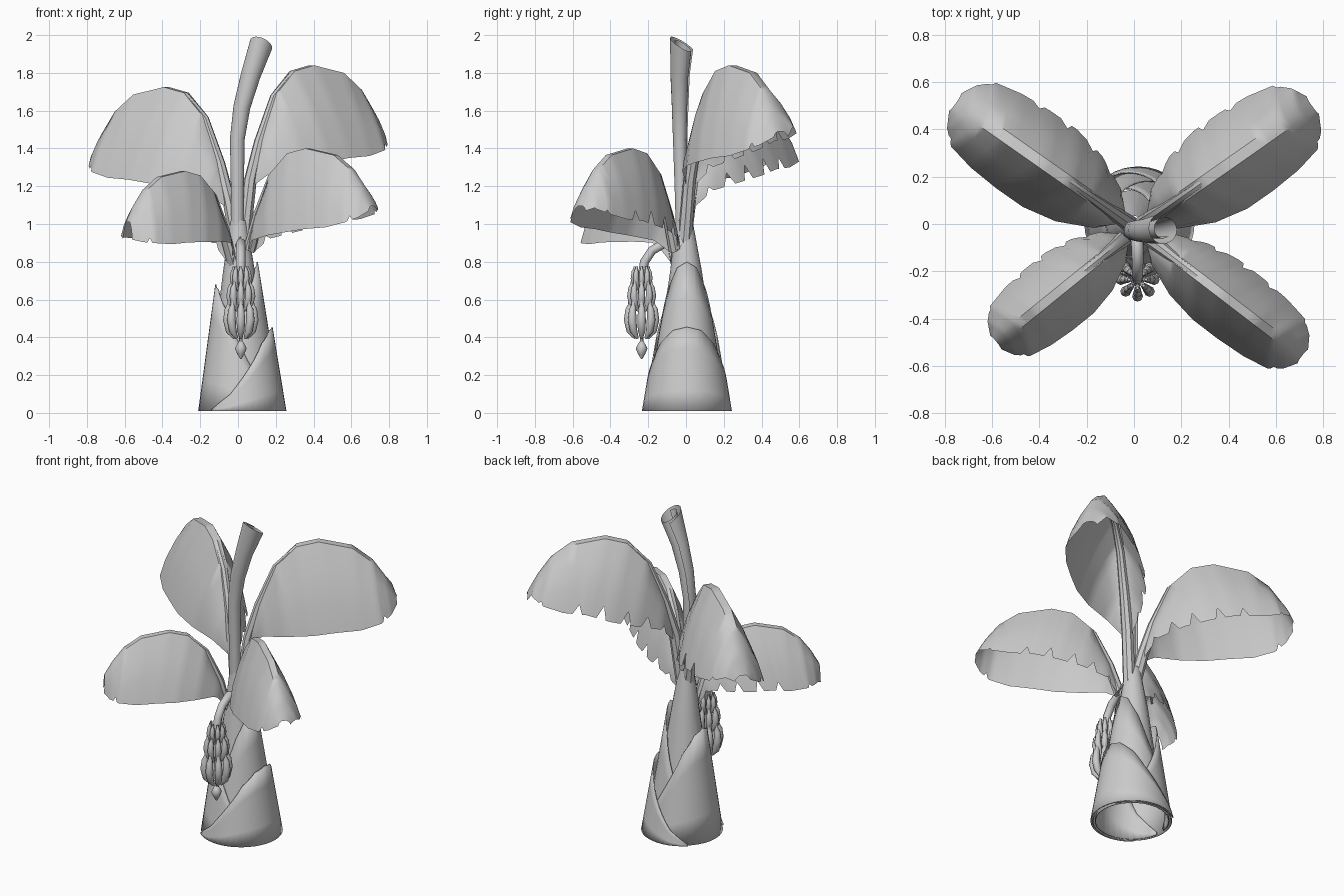
import bpy, bmesh, math
from mathutils import Vector

cube = bpy.data.objects.get("Cube")
if cube:
    bpy.data.objects.remove(cube, do_unlink=True)

grey = bpy.data.materials.new("plain grey")
grey.use_nodes = True
grey.diffuse_color = (0.6, 0.6, 0.6, 1)
grey.node_tree.nodes["Principled BSDF"].inputs["Base Color"].default_value = (0.6, 0.6, 0.6, 1)


def finish(name, bm, angle=40):
    mesh = bpy.data.meshes.new(name)
    bm.to_mesh(mesh)
    bm.free()
    mesh.materials.append(grey)
    ob = bpy.data.objects.new(name, mesh)
    bpy.context.collection.objects.link(ob)
    bpy.ops.object.select_all(action='DESELECT')
    ob.select_set(True)
    bpy.context.view_layer.objects.active = ob
    bpy.ops.object.shade_smooth_by_angle(angle=math.radians(angle))
    return ob


def skin(bm, rows, closed=False):
    """Bridge equal rows of points with quads."""
    rows = [[bm.verts.new(p) for p in row] for row in rows]
    n = len(rows[0])
    for a, b in zip(rows, rows[1:]):
        for i in range(n if closed else n - 1):
            j = (i + 1) % n
            bm.faces.new((a[i], a[j], b[j], b[i]))
    return rows


def rings(path, radii, axis, section):
    """Cross-sections along a flat path whose plane has the given normal."""
    path = [Vector(p) for p in path]
    axis = Vector(axis)
    out = []
    for i, p in enumerate(path):
        t = (path[min(i + 1, len(path) - 1)] - path[max(i - 1, 0)]).normalized()
        side = t.cross(axis)
        out.append([p + radii[i] * s * (axis * math.cos(a) + side * math.sin(a))
                    for a, s in section])
    return out


def tube(bm, path, radii, axis, sides=8):
    section = [(-math.tau * i / sides, 1) for i in range(sides)]
    rows = skin(bm, rings(path, radii, axis, section), True)
    bm.faces.new(rows[0][::-1])
    bm.faces.new(rows[-1])


def sample(table, x):
    """Linear lookup in a list of equally long tuples."""
    i = min(int(x), len(table) - 2)
    f = x - i
    return [a + (b - a) * f for a, b in zip(table[i], table[i + 1])]


# Wrapped sheaths of the trunk: tall on one side, spiralling to the ground
RIM = [(1.0,), (0.96,), (0.8,), (0.5,), (0.2,), (0.02,)]


def sheath(name, facing, peak, base_r, top_r, spread, lean):
    cols, levels = 30, 4
    rows = []
    for v in range(levels + 1):
        row = []
        for i in range(cols + 1):
            u = 2 * i / cols - 1
            a = facing + u * spread
            z = 0.01 + sample(RIM, abs(u) * 5)[0] * (peak - 0.01) * v / levels
            r = base_r + (top_r - base_r) * z / peak
            row.append((0.018 + lean * z + r * math.cos(a), 0.005 + r * math.sin(a), z))
        rows.append(row)
    bm = bmesh.new()
    skin(bm, rows)
    ob = finish(name, bm)
    mod = ob.modifiers.new("thickness", 'SOLIDIFY')
    mod.thickness = 0.006


sheath("outer_sheath", 0, 0.455, 0.24, 0.165, 2.3, 0)
sheath("middle_sheath", math.pi, 0.68, 0.23, 0.118, 2.7, -0.03)
sheath("inner_sheath", 0, 0.8, 0.215, 0.087, 3.0, 0)

# Slim core from which the stalks grow
bm = bmesh.new()
skin(bm, rings([(0.015, 0, 0.3), (0.005, 0, 0.75), (0.003, -0.01, 1.02)], [0.15, 0.084, 0.044],
               (1, 0, 0), [(-math.tau * i / 16, 1) for i in range(16)]), True)
finish("trunk_core", bm)

# Rib distance and height, then blade edge distance, half width and height
LEAF = [(0.07, 1.25, 0.08, 0.03, 1.21), (0.13, 1.45, 0.15, 0.10, 1.28),
        (0.23, 1.69, 0.30, 0.17, 1.31), (0.35, 1.81, 0.45, 0.20, 1.33),
        (0.48, 1.84, 0.59, 0.20, 1.35), (0.68, 1.80, 0.73, 0.19, 1.36),
        (0.80, 1.71, 0.85, 0.165, 1.39), (0.88, 1.60, 0.91, 0.11, 1.42),
        (0.94, 1.49, 0.945, 0.045, 1.46)]
# Blade cut at some steps along the torn edge: long flaps split by sharp notches
TEARS = {4: 0.75, 8: 0.76, 12: 0.8, 17: 0.82, 22: 0.86, 31: 0.92}


def leaf(name, azimuth, apex, reach, width, drop, torn, torn_lift, tilt=0):
    az = math.radians(azimuth)
    ahead = Vector((math.cos(az), math.sin(az), 0))
    across = Vector((-ahead.y, ahead.x, 0))
    origin = Vector((0.01, -0.02, 0))

    def place(d, l, z):
        return origin + ahead * d * reach + across * l * width + Vector((0, 0, apex - (1.84 - z) * drop))

    # Drooping blade, shorter and torn along one edge
    steps = 40
    rows = []
    for k in range(steps + 1):
        rd, rz, ed, el, ez = sample(LEAF, k / steps * 8)
        rib_w = min(0.024, el * 0.4)
        row = []
        for side in (-1, 1):
            cut, lift = 1.0, tilt * (1 - 2 * k / steps) * min(1, k / 6)
            if side == torn:
                cut = TEARS.get(k, 1.0)
                lift += torn_lift * min(1, k / 20, (steps - k) / 4)
            elif k == 32:
                cut = 0.9
            half = []
            for t in (0, 0.3, 0.65, 1):
                t *= cut
                bulge = 0.022 * math.sin(math.pi * t) * min(1, el / 0.15)
                half.append(place(rd + (ed - rd) * t, side * (rib_w + (el - rib_w) * t + bulge),
                                  rz + (ez + lift - rz) * t))
            row += half[::-1] if side < 0 else half
        rows.append(row[::-1])
    bm = bmesh.new()
    skin(bm, rows)
    finish(name + "_blade", bm, 50)

    # Stalk running on as the midrib under the blade
    path = [origin + ahead * 0.01 + Vector((0, 0, 0.78)),
            origin + ahead * 0.025 + Vector((0, 0, 0.93))]
    path += [place(p[0], 0, p[1]) - Vector((0, 0, 0.018)) for p in LEAF[:7]]
    bm = bmesh.new()
    tube(bm, path, [0.04, 0.037, 0.034, 0.029, 0.023, 0.018, 0.014, 0.01, 0.005], across)
    finish(name + "_stalk", bm)


leaf("back_left_leaf", 35, 1.84, 0.965, 1, 1, 1, 0.09)
leaf("back_right_leaf", 145, 1.725, 0.99, 1, 1, -1, 0.055)
leaf("front_left_leaf", -37.5, 1.4, 0.94, 0.8, 0.87, 1, 0.05)
leaf("front_right_leaf", 219, 1.28, 0.81, 0.82, 0.77, -1, 0.04, 0.09)

# Young leaf, still rolled into a scroll
path = [(0, -0.02, 0.85), (0, -0.025, 1.15), (0, -0.03, 1.45), (0.025, -0.03, 1.62),
        (0.07, -0.03, 1.78), (0.128, -0.022, 1.95)]
scroll = [(math.tau * 1.5 * i / 30 + 0.6, 1 - 0.5 * i / 30) for i in range(31)]
rows = rings(path, [0.036, 0.039, 0.045, 0.052, 0.06, 0.072], (0, 1, 0), scroll)
for p in rows[-1]:
    p.z = min(2.0, p.z - (p.y + 0.025) * 0.6)
bm = bmesh.new()
skin(bm, rows)
finish("rolled_leaf", bm)

# Hanging fruit stem
BX, BY = 0.015, -0.235
bm = bmesh.new()
tube(bm, [(0.01, -0.01, 0.78), (0.012, -0.05, 0.88), (BX, -0.11, 0.9), (BX, -0.18, 0.86),
          (BX, -0.22, 0.8), (BX, BY, 0.72), (BX, BY, 0.36)],
     [0.03, 0.028, 0.025, 0.024, 0.024, 0.022, 0.008], (1, 0, 0))
finish("fruit_stem", bm, 60)

# Three tiers of upturned fruit
bm = bmesh.new()
for low, high, reach, thick in ((0.395, 0.59, 0.071, 0.023), (0.54, 0.695, 0.058, 0.019),
                                (0.65, 0.775, 0.043, 0.015)):
    for i in range(8):
        a = math.tau * i / 8
        out = Vector((math.cos(a), math.sin(a), 0))
        path = [Vector((BX, BY, low + (high - low) * h)) + out * reach * r
                for h, r in ((0, 0.45), (0.2, 0.85), (0.5, 1), (0.78, 0.95), (0.92, 0.86), (1, 0.85))]
        tube(bm, path, [thick * s for s in (0.35, 0.85, 1, 0.8, 0.45, 0.45)],
             (-out.y, out.x, 0))
finish("fruit_bunch", bm, 65)

# Flower bud under the bunch
bm = bmesh.new()
tube(bm, [(BX, BY, z) for z in (0.285, 0.31, 0.34, 0.36, 0.385)],
     [0.003, 0.018, 0.031, 0.022, 0.006], (1, 0, 0))
finish("flower_bud", bm, 60)
